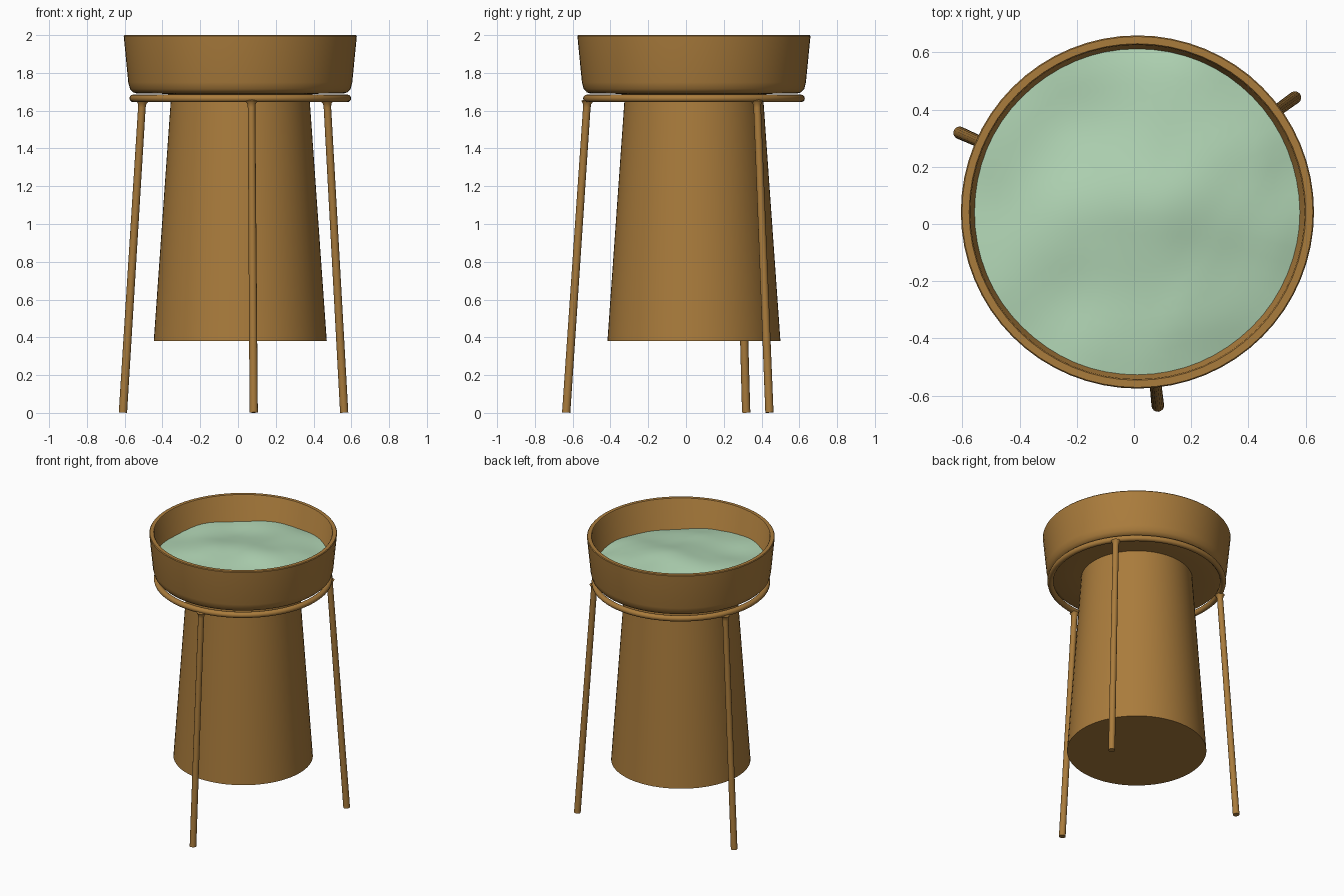
import bpy, bmesh, math
from mathutils import Vector, noise

if "Cube" in bpy.data.objects:
    bpy.data.objects.remove(bpy.data.objects["Cube"])

CX, CY = 0.012, 0.042
RING_Z, RING_R = 1.665, 0.567


def material(name, color):
    m = bpy.data.materials.new(name)
    m.diffuse_color = color
    m.use_nodes = True
    m.node_tree.nodes["Principled BSDF"].inputs["Base Color"].default_value = m.diffuse_color
    return m


bronze = material("bronze", (0.40, 0.20, 0.045, 1))
green = material("pale_green", (0.45, 0.68, 0.47, 1))


def finish(name, bm, mat, angle=40):
    bmesh.ops.recalc_face_normals(bm, faces=bm.faces)
    me = bpy.data.meshes.new(name)
    bm.to_mesh(me)
    bm.free()
    ob = bpy.data.objects.new(name, me)
    bpy.context.collection.objects.link(ob)
    me.materials.append(mat)
    bpy.ops.object.select_all(action='DESELECT')
    ob.select_set(True)
    bpy.context.view_layer.objects.active = ob
    bpy.ops.object.shade_smooth_by_angle(angle=math.radians(angle))
    return ob


def lathe(name, profile, mat, segments=64):
    """Revolve (radius, z) points around the z axis."""
    bm = bmesh.new()
    vs = [bm.verts.new((r, 0, z)) for r, z in profile]
    es = [bm.edges.new(p) for p in zip(vs, vs[1:])]
    bmesh.ops.spin(bm, geom=vs + es, axis=(0, 0, 1), cent=(0, 0, 0),
                   angle=math.tau, steps=segments)
    bmesh.ops.remove_doubles(bm, verts=bm.verts, dist=1e-5)
    return finish(name, bm, mat)


# Bowl with a rounded lower edge, thin wall and flat lip
bowl = lathe("bowl", [
    (0, 1.70), (0.36, 1.685), (0.42, 1.69), (0.545, 1.69), (0.567, 1.697),
    (0.584, 1.715), (0.593, 1.75), (0.617, 1.995), (0.613, 2.0), (0.588, 2.0),
    (0.584, 1.995), (0.565, 1.76), (0.545, 1.735), (0, 1.725)], bronze)
bowl.location = (CX, CY, 0)

# Tapered column hanging below the bowl
column = lathe("column", [(0, 0.38), (0.458, 0.38), (0.365, 1.695), (0, 1.695)], bronze)
column.location = (CX, CY, 0)

# Support ring
bpy.ops.mesh.primitive_torus_add(location=(CX, CY, RING_Z), major_radius=RING_R,
                                 minor_radius=0.02, major_segments=64, minor_segments=12)
ring = bpy.context.object
ring.name = "support_ring"
ring.data.materials.append(bronze)
bpy.ops.object.shade_smooth_by_angle(angle=math.radians(60))

# Three splayed legs, slightly flared where they meet the ring
for i, name in enumerate(("front_leg", "right_leg", "left_leg")):
    a = math.radians(-84 + 120 * i)
    d = Vector((math.cos(a), math.sin(a), 0))
    foot = Vector((CX, CY, 0.002)) + d * 0.68
    top = Vector((CX, CY, RING_Z)) + d * RING_R
    axis = top - foot
    n = axis.length
    leg = lathe(name, [(0, 0), (0.022, 0), (0.020, n - 0.05),
                       (0.022, n - 0.03), (0.032, n - 0.015), (0, n)], bronze, 16)
    leg.location = foot
    leg.rotation_mode = 'QUATERNION'
    leg.rotation_quaternion = axis.to_track_quat('Z', 'Y')

# Gently rolling filling inside the bowl
bm = bmesh.new()
rings, segs = 14, 56
rows = []
for j in range(1, rings + 1):
    r = 0.571 * j / rings
    rows.append([bm.verts.new((r * math.cos(math.tau * k / segs),
                               r * math.sin(math.tau * k / segs), 0)) for k in range(segs)])
centre = bm.verts.new((0, 0, 0))
for k in range(segs):
    bm.faces.new((centre, rows[0][k], rows[0][(k + 1) % segs]))
    for p, q in zip(rows, rows[1:]):
        bm.faces.new((p[k], q[k], q[(k + 1) % segs], p[(k + 1) % segs]))
for v in bm.verts:
    r = v.co.length
    bump = noise.noise(Vector((v.co.x * 3.2 + 1.7, v.co.y * 3.2 + 0.4, 2.3)))
    side = max(0, (v.co.x - 0.6 * v.co.y) - 0.35)
    v.co.z = 1.845 + 0.035 * bump - 0.10 * r * r - 0.12 * side
filling = finish("filling", bm, green, 60)
filling.location = (CX, CY, 0)
